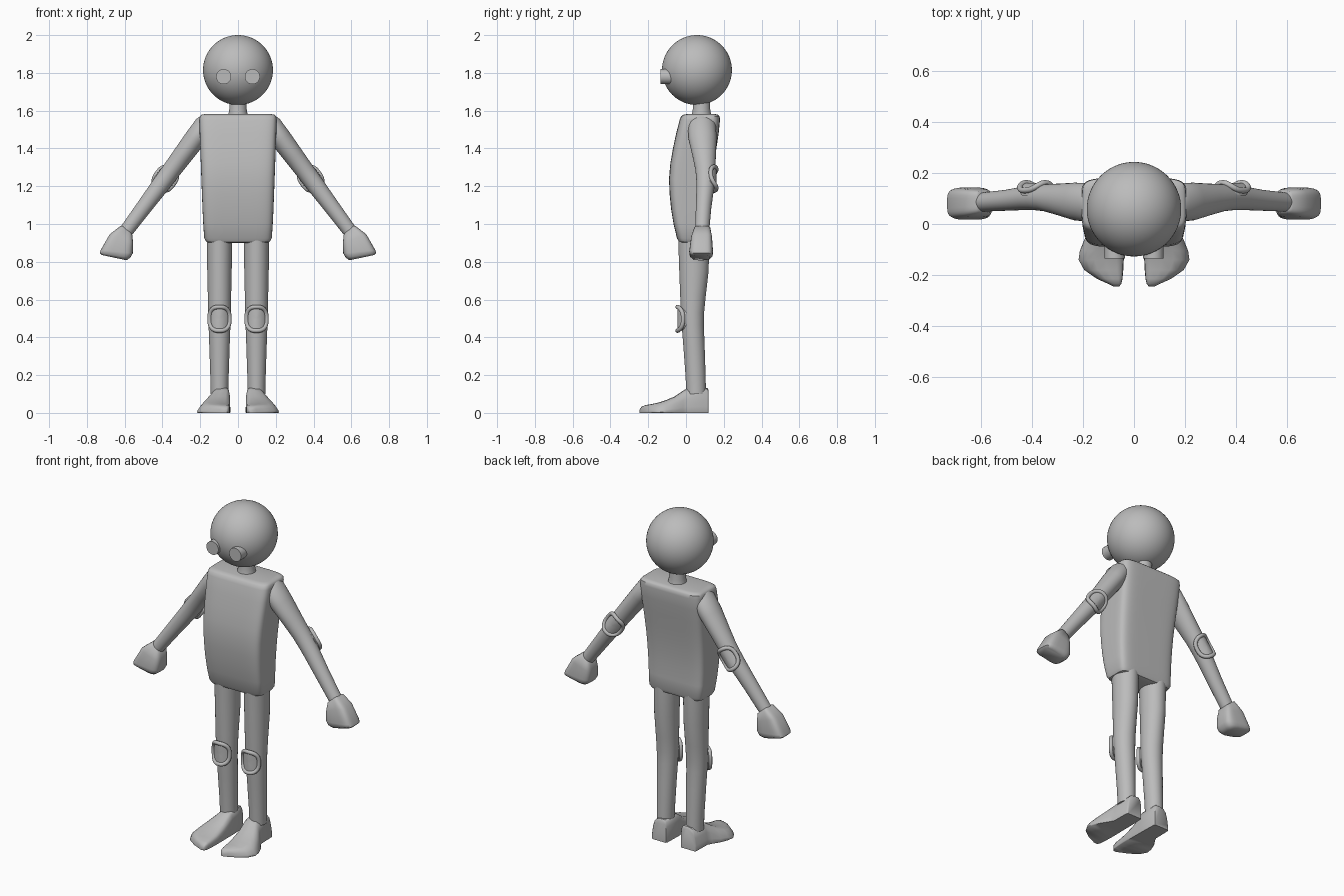
import bpy, bmesh, math
from mathutils import Vector as V

grey = bpy.data.materials.new("plain grey")
grey.diffuse_color = (0.5, 0.5, 0.5, 1)


def finish(ob, angle=40):
    ob.data.materials.append(grey)
    bpy.ops.object.select_all(action='DESELECT')
    ob.select_set(True)
    bpy.context.view_layer.objects.active = ob
    bpy.ops.object.shade_smooth_by_angle(angle=math.radians(angle))
    return ob


def new_object(name, bm, angle=40):
    bmesh.ops.recalc_face_normals(bm, faces=bm.faces)
    me = bpy.data.meshes.new(name)
    bm.to_mesh(me)
    bm.free()
    ob = bpy.data.objects.new(name, me)
    bpy.context.collection.objects.link(ob)
    return finish(ob, angle)


def spow(x, p):
    return math.copysign(abs(x) ** p, x)


def skin(bm, rings):
    """Join point rings into a closed tube with capped ends."""
    vr = [[bm.verts.new(p) for p in r] for r in rings]
    n = len(vr[0])
    for a, b in zip(vr, vr[1:]):
        for i in range(n):
            j = (i + 1) % n
            bm.faces.new((a[i], a[j], b[j], b[i]))
    bm.faces.new(vr[0])
    bm.faces.new(vr[-1])


def loft(name, sections, e=2.0, n=32, side=1, angle=40):
    """Sections are (centre, half axis u, half axis v), superellipse power e."""
    rings = []
    for c, u, v in sections:
        c, u, v = V(c), V(u), V(v)
        ring = []
        for i in range(n):
            t = 2 * math.pi * (i + 0.5) / n
            p = c + u * spow(math.cos(t), 2 / e) + v * spow(math.sin(t), 2 / e)
            ring.append((p.x * side, p.y, p.z))
        rings.append(ring)
    bm = bmesh.new()
    skin(bm, rings)
    return new_object(name, bm, angle)


def flat(z, cx, y0, y1, hx):
    return (cx, (y0 + y1) / 2, z), (hx, 0, 0), (0, (y1 - y0) / 2, 0)


def pad(name, c, right, up, out, hw, hh, side):
    """Rimmed joint pad wrapped round a limb."""
    c, right, up, out = V(c), V(right), V(up), V(out)

    def point(t, k):
        a = hw * k * spow(math.cos(t), 0.75)
        b = hh * k * spow(math.sin(t), 0.75)
        p = c + right * a + up * b - out * (10.5 * a * a)
        return V((p.x * side, p.y, p.z))
    n = 40
    ang = [2 * math.pi * i / n for i in range(n)]
    bm = bmesh.new()
    drop = out * 0.02
    drop.x *= side
    rings = [[point(t, 1) - drop for t in ang]]
    rings += [[point(t, k) for t in ang] for k in (1, 0.75, 0.5, 0.25, 0.02)]
    skin(bm, rings)
    new_object(name, bm, 60)
    # rim
    cu = bpy.data.curves.new(name + "_rim", 'CURVE')
    cu.dimensions = '3D'
    cu.bevel_depth = 0.0115
    cu.bevel_resolution = 3
    sp = cu.splines.new('POLY')
    sp.points.add(n - 1)
    for q, t in zip(sp.points, ang):
        q.co = (*point(t, 1), 1)
    sp.use_cyclic_u = True
    cu.materials.append(grey)
    bpy.context.collection.objects.link(bpy.data.objects.new(name + "_rim", cu))


# head
bpy.ops.mesh.primitive_uv_sphere_add(segments=64, ring_count=32, radius=0.185,
                                     location=(0, 0.058, 1.815))
bpy.context.object.name = "head"
finish(bpy.context.object)

# neck, flared into the shoulders
loft("neck", [flat(z, 0, 0.082 - r, 0.082 + r, r) for z, r in
              ((1.56, 0.055), (1.585, 0.05), (1.61, 0.046), (1.68, 0.046))])

# torso: rounded box with a belly and a hollow back
loft("torso", [flat(z, 0, y0, y1, hx) for z, hx, y0, y1 in (
    (0.900, 0.150, -0.020, 0.100), (0.906, 0.168, -0.038, 0.115),
    (0.925, 0.179, -0.048, 0.124), (1.00, 0.184, -0.066, 0.124),
    (1.08, 0.188, -0.079, 0.125), (1.16, 0.191, -0.087, 0.130),
    (1.24, 0.194, -0.090, 0.138), (1.32, 0.197, -0.083, 0.149),
    (1.40, 0.200, -0.069, 0.161), (1.48, 0.203, -0.052, 0.173),
    (1.55, 0.205, -0.034, 0.180), (1.570, 0.202, -0.026, 0.178),
    (1.578, 0.194, -0.015, 0.170), (1.582, 0.175, 0.005, 0.155))], e=6, n=64)

for s, tag in ((1, "left"), (-1, "right")):
    # eye
    loft(tag + "_eye", [((0.076, y, 1.78), (0.04, 0, 0), (0, 0, 0.04))
                        for y in (-0.136, -0.06)], side=s)

    # arm
    arm = [((x, y, z), (0.8 * r, 0, 0.6 * r), (0, ry, 0)) for x, y, z, r, ry in (
        (0.160, 0.082, 1.541, 0.050, 0.060), (0.175, 0.084, 1.521, 0.058, 0.075),
        (0.230, 0.088, 1.448, 0.057, 0.074), (0.300, 0.097, 1.354, 0.053, 0.061),
        (0.350, 0.103, 1.287, 0.050, 0.053), (0.385, 0.104, 1.240, 0.049, 0.050),
        (0.420, 0.102, 1.193, 0.047, 0.047), (0.500, 0.093, 1.086, 0.042, 0.041),
        (0.600, 0.085, 0.952, 0.037, 0.037))]
    loft(tag + "_arm", arm, side=s)
    pad(tag + "_elbow_pad", (0.385, 0.161, 1.24), (0.8, 0, 0.6), (-0.6, 0, 0.8),
        (0, 1, 0), 0.053, 0.062, s)

    # mitten hand
    hand = []
    for x0, z0, x1, z1, y0, y1 in (
            (0.572, 0.958, 0.612, 0.990, 0.052, 0.120),
            (0.560, 0.945, 0.622, 0.990, 0.042, 0.130),
            (0.555, 0.900, 0.680, 0.945, 0.027, 0.138),
            (0.557, 0.845, 0.727, 0.862, 0.017, 0.143),
            (0.570, 0.822, 0.732, 0.846, 0.020, 0.141),
            (0.590, 0.808, 0.722, 0.836, 0.034, 0.126)):
        hand.append((((x0 + x1) / 2, (y0 + y1) / 2, (z0 + z1) / 2),
                     ((x1 - x0) / 2, 0, (z1 - z0) / 2), (0, (y1 - y0) / 2, 0)))
    loft(tag + "_hand", hand, e=4, side=s, angle=60)

    # leg
    loft(tag + "_leg", [flat(z, 0.098, y0, y1, r) for z, r, y0, y1 in (
        (0.10, 0.047, 0.002, 0.106), (0.20, 0.049, -0.003, 0.104),
        (0.35, 0.054, -0.014, 0.099), (0.46, 0.058, -0.023, 0.095),
        (0.53, 0.060, -0.027, 0.096), (0.62, 0.062, -0.031, 0.105),
        (0.75, 0.065, -0.036, 0.120), (0.93, 0.068, -0.042, 0.124))], side=s)
    pad(tag + "_knee_pad", (0.098, -0.045, 0.498), (1, 0, 0), (0, 0, 1),
        (0, -1, 0), 0.053, 0.063, s)

    # foot: wedge with a splayed toe
    rings = []
    for y, a, b, h in ((0.120, 0.050, 0.143, 0.122), (0.112, 0.045, 0.150, 0.133),
                       (0.010, 0.042, 0.152, 0.133), (-0.015, 0.042, 0.165, 0.118),
                       (-0.060, 0.041, 0.194, 0.087), (-0.105, 0.040, 0.212, 0.068),
                       (-0.140, 0.040, 0.217, 0.056), (-0.180, 0.042, 0.195, 0.047),
                       (-0.215, 0.045, 0.145, 0.041), (-0.235, 0.050, 0.100, 0.033),
                       (-0.245, 0.058, 0.080, 0.018)):
        w = b - a
        prof = ((0.02, 0), (0, 0.06), (0.01, 0.7), (0.06, 0.9), (0.16, 1), (0.4, 1),
                (0.65, 0.97), (0.82, 0.84), (0.92, 0.55), (0.98, 0.25), (1, 0.06),
                (0.98, 0))
        rings.append([((a + w * px) * s, y, h * pz) for px, pz in prof])
    bm = bmesh.new()
    skin(bm, rings)
    new_object(tag + "_foot", bm, 50)
